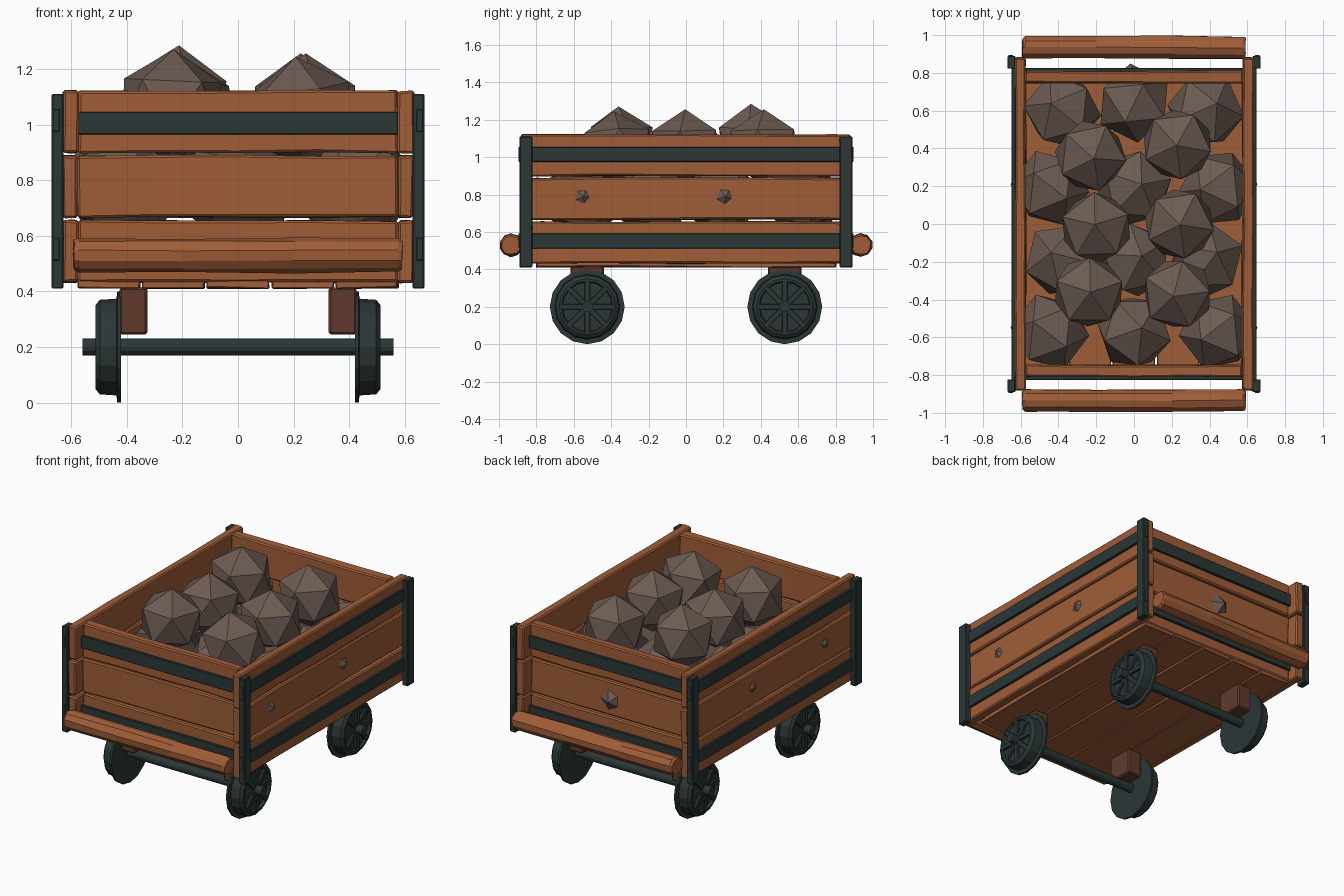
import bpy, bmesh, math, random
from mathutils import Vector, Matrix

random.seed(4)
if "Cube" in bpy.data.objects:
    bpy.data.objects.remove(bpy.data.objects["Cube"], do_unlink=True)


def material(name, rgb):
    m = bpy.data.materials.new(name)
    m.use_nodes = True
    colour = (*rgb, 1)
    m.diffuse_color = colour
    bsdf = next(n for n in m.node_tree.nodes if n.type == 'BSDF_PRINCIPLED')
    bsdf.inputs["Base Color"].default_value = colour
    bsdf.inputs["Roughness"].default_value = 0.8
    return m


WOOD = material("orange brown wood", (0.35, 0.11, 0.04))
DARK_WOOD = material("dark brown wood", (0.12, 0.042, 0.024))
IRON = material("dark iron", (0.025, 0.038, 0.037))
STONE = material("grey brown stone", (0.15, 0.105, 0.085))


def finish(name, bm, mat, bevel=0):
    bmesh.ops.recalc_face_normals(bm, faces=bm.faces)
    mesh = bpy.data.meshes.new(name)
    bm.to_mesh(mesh)
    bm.free()
    mesh.materials.append(mat)
    ob = bpy.data.objects.new(name, mesh)
    bpy.context.collection.objects.link(ob)
    if bevel:
        mod = ob.modifiers.new("worn edges", 'BEVEL')
        mod.width = bevel
        mod.segments = 1
        mod.limit_method = 'ANGLE'
    return ob


def wobble(bm, amount):
    for v in bm.verts:
        v.co += Vector([random.uniform(-amount, amount) for _ in range(3)])


def box(name, centre, size, mat, bevel=0.006, rough=0, cuts=0):
    """Box with optional cross cuts along its longest side and uneven corners."""
    bm = bmesh.new()
    bmesh.ops.create_cube(bm, size=1, matrix=Matrix.Diagonal((*size, 1)))
    axis = max(range(3), key=lambda i: size[i])
    normal = Vector([float(i == axis) for i in range(3)])
    for i in range(cuts):
        where = normal * size[axis] * ((i + 1) / (cuts + 1) - 0.5)
        geom = bm.verts[:] + bm.edges[:] + bm.faces[:]
        bmesh.ops.bisect_plane(bm, geom=geom, plane_co=where, plane_no=normal)
    wobble(bm, rough)
    bmesh.ops.translate(bm, vec=centre, verts=bm.verts)
    return finish(name, bm, mat, bevel)


def lathe_x(name, profile, centre, sides, mat, flip=1, rough=0):
    """Turn (x, radius) points round the x axis."""
    bm = bmesh.new()
    rings = []
    for x, r in profile:
        angles = [math.tau * i / sides for i in range(sides)]
        rings.append([bm.verts.new((flip * x, r * math.sin(a), -r * math.cos(a))) for a in angles])
    for a, b in zip(rings, rings[1:]):
        for i in range(sides):
            j = (i + 1) % sides
            bm.faces.new((a[i], a[j], b[j], b[i]))
    bm.faces.new(rings[0])
    bm.faces.new(rings[-1])
    wobble(bm, rough)
    bmesh.ops.translate(bm, vec=centre, verts=bm.verts)
    return finish(name, bm, mat)


SIDES = (("left", 1), ("right", -1))
ENDS = (("front", -1), ("back", 1))
ROWS = (("lower", 0.543), ("middle", 0.777), ("upper", 1.01))
BANDS = (("lower", 0.552), ("upper", 1.015))

# Floor boards
for i in range(5):
    box(f"floor_board_{i + 1}", ((i - 2) * 0.232, 0, 0.43), (0.222, 1.6, 0.035),
        WOOD, 0.004, 0.004, 2)

# Plank walls with iron bands
for row, z in ROWS:
    for side, s in SIDES:
        box(f"{side}_{row}_plank", (s * 0.603, 0, z), (0.056, 1.76, 0.222), WOOD, 0.008, 0.004, 3)
    for end, e in ENDS:
        box(f"{end}_{row}_plank", (0, e * 0.778, z), (1.15, 0.064, 0.222), WOOD, 0.008, 0.004, 3)
for row, z in BANDS:
    for side, s in SIDES:
        box(f"{side}_{row}_band", (s * 0.638, 0, z), (0.02, 1.66, 0.08), IRON, 0.003)
    for end, e in ENDS:
        box(f"{end}_{row}_band", (0, e * 0.815, z - 0.01), (1.15, 0.022, 0.082), IRON, 0.003)

# Corner posts with small cover plates
for side, s in SIDES:
    for end, e in ENDS:
        box(f"{end}_{side}_post", (s * 0.649, e * 0.856, 0.76), (0.042, 0.068, 0.7), IRON, 0.004)
        for row, z in BANDS:
            box(f"{end}_{side}_{row}_plate", (s * 0.653, e * 0.891, z), (0.024, 0.008, 0.08),
                IRON, 0.002)

# Log buffers
for end, e in ENDS:
    lathe_x(f"{end}_buffer", ((-0.59, 0.054), (-0.575, 0.062), (-0.2, 0.06), (0.2, 0.062),
                              (0.575, 0.06), (0.59, 0.052)),
            (0, e * 0.935, 0.53), 10, WOOD, rough=0.004)

# Axles, blocks and spoked flanged wheels
WHEEL = ((0.42, 0.2), (0.434, 0.2), (0.437, 0.174), (0.497, 0.17), (0.513, 0.15),
         (0.513, 0.138), (0.496, 0.132))
for end, e in ENDS:
    y = e * 0.528
    lathe_x(f"{end}_axle", ((-0.56, 0.03), (0.56, 0.03)), (0, y, 0.2), 12, IRON)
    for side, s in SIDES:
        box(f"{end}_{side}_axle_block", (s * 0.376, y, 0.33), (0.1, 0.18, 0.17), DARK_WOOD, 0.008)
        lathe_x(f"{end}_{side}_wheel", WHEEL, (0, y, 0.2), 16, IRON, s)
        for k in range(4):
            spoke = box(f"{end}_{side}_spoke_{k + 1}", (0, 0, 0), (0.02, 0.03, 0.285), IRON, 0.003)
            spoke.location = (s * 0.502, y, 0.2)
            spoke.rotation_euler.x = k * math.pi / 4


def rock(name, centre, radius, point):
    """Twenty-sided rock with one corner aimed along the given direction."""
    bm = bmesh.new()
    turn = Vector(point).to_track_quat('Z', 'Y').to_matrix().to_4x4()
    spin = Matrix.Rotation(random.uniform(0, math.tau), 4, 'Z')
    bmesh.ops.create_icosphere(bm, subdivisions=1, radius=radius,
                               matrix=Matrix.Translation(centre) @ turn @ spin)
    finish(name, bm, STONE)


# Lower rocks, with outer corners breaking through the planks
for i, y in enumerate((-0.57, -0.19, 0.19, 0.6)):
    poking = i in (0, 2)
    for side, s in SIDES:
        rock(f"{side}_rock_{i + 1}", (s * (0.445 if poking else 0.38), y, 0.79), 0.21,
             (s, 0.1, 0) if poking else (s * 0.3, 0.2, 1))
    last = i == 3
    rock(f"centre_rock_{i + 1}", (0, y + 0.04 * last, 0.77), 0.21,
         (-0.1, 1, 0) if last else (0.2, 0.1, 1))

# Heaped upper rocks
HEAP = ((-0.23, 0.36, 1.285), (0.23, 0.42, 1.255), (-0.2, -0.02, 1.25),
        (0.24, 0, 1.255), (-0.24, -0.36, 1.27), (0.23, -0.37, 1.245))
for i, (x, y, top) in enumerate(HEAP):
    tilt = (random.uniform(-0.12, 0.12), random.uniform(-0.12, 0.12), 1)
    rock(f"heaped_rock_{i + 1}", (x, y, top - 0.203), 0.204, tilt)
